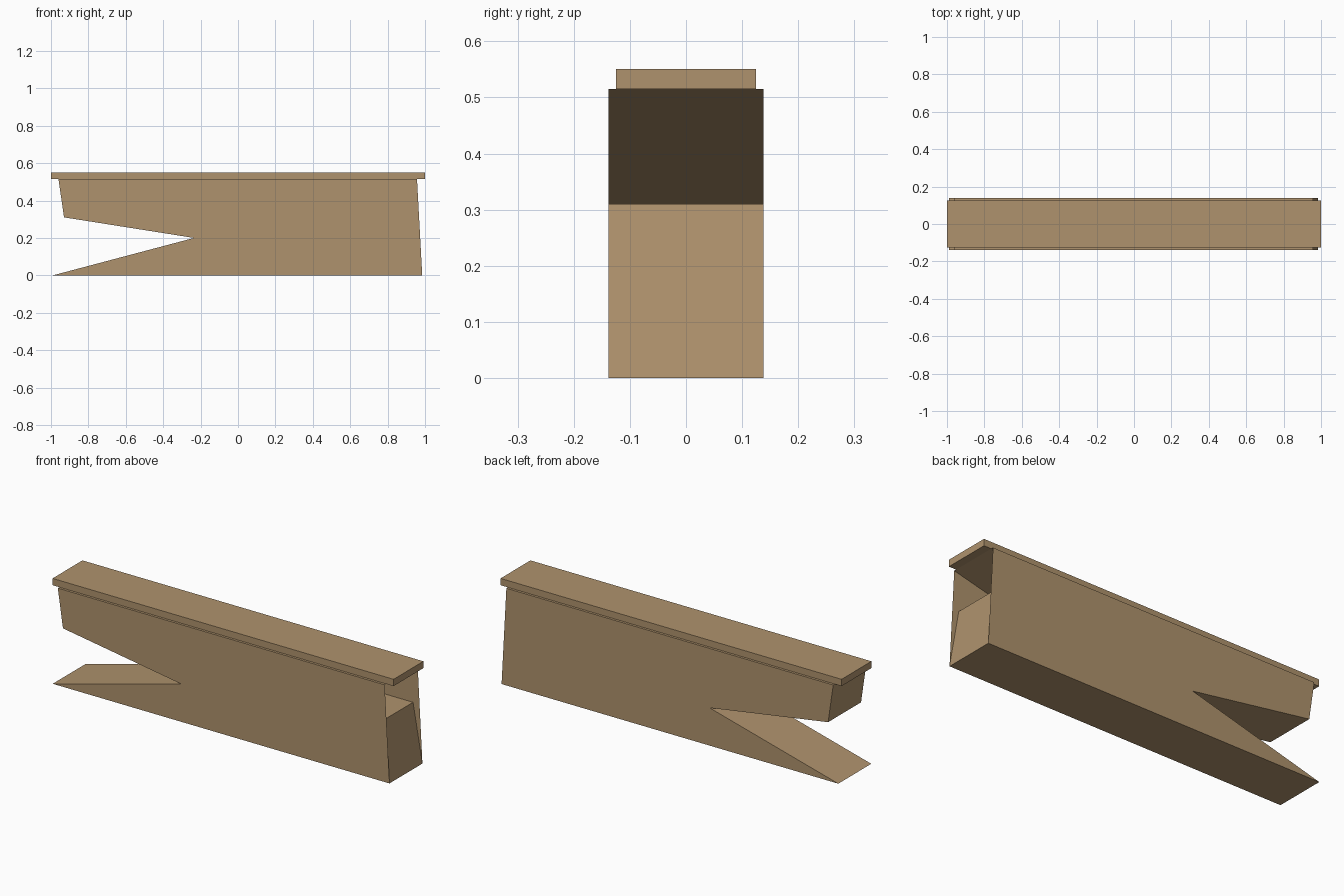
import bpy, bmesh

cube = bpy.data.objects.get("Cube")
if cube:
    bpy.data.objects.remove(cube, do_unlink=True)

wood = bpy.data.materials.new("warm tan wood")
wood.use_nodes = True
colour = (0.43, 0.29, 0.153, 1)
wood.diffuse_color = colour
wood.node_tree.nodes["Principled BSDF"].inputs["Base Color"].default_value = colour


def add_object(name, bm):
    mesh = bpy.data.meshes.new(name)
    bm.to_mesh(mesh)
    bm.free()
    mesh.materials.append(wood)
    obj = bpy.data.objects.new(name, mesh)
    bpy.context.collection.objects.link(obj)
    return obj


# Beam outline, counter-clockwise: a forked end on the right, a hollow end on the left
outline = [(-0.99, 0), (0.985, 0), (0.93, 0.31), (0.1, 0.31),
           (0.957, 0.515), (-0.96, 0.515), (-0.93, 0.31), (-0.235, 0.2)]
hollow = (2, 3)  # inner corners, hidden behind the full side sheets
half_depth = 0.138

bm = bmesh.new()
front = [bm.verts.new((x, -half_depth, z)) for x, z in outline]
back = [bm.verts.new((x, half_depth, z)) for x, z in outline]

# Bands running across the depth
for i in range(len(outline)):
    j = (i + 1) % len(outline)
    bm.faces.new((front[i], back[i], back[j], front[j]))

# Side sheets, which cover the hollow
side = [i for i in range(len(outline)) if i not in hollow]
bm.faces.new([front[i] for i in side])
bm.faces.new([back[i] for i in reversed(side)])
add_object("beam_body", bm)

# Flat rail along the top
bm = bmesh.new()
bmesh.ops.create_cube(bm, size=1)
bmesh.ops.scale(bm, vec=(2, 0.25, 0.036), verts=bm.verts)
bmesh.ops.translate(bm, vec=(0, 0, 0.533), verts=bm.verts)
add_object("top_rail", bm)
